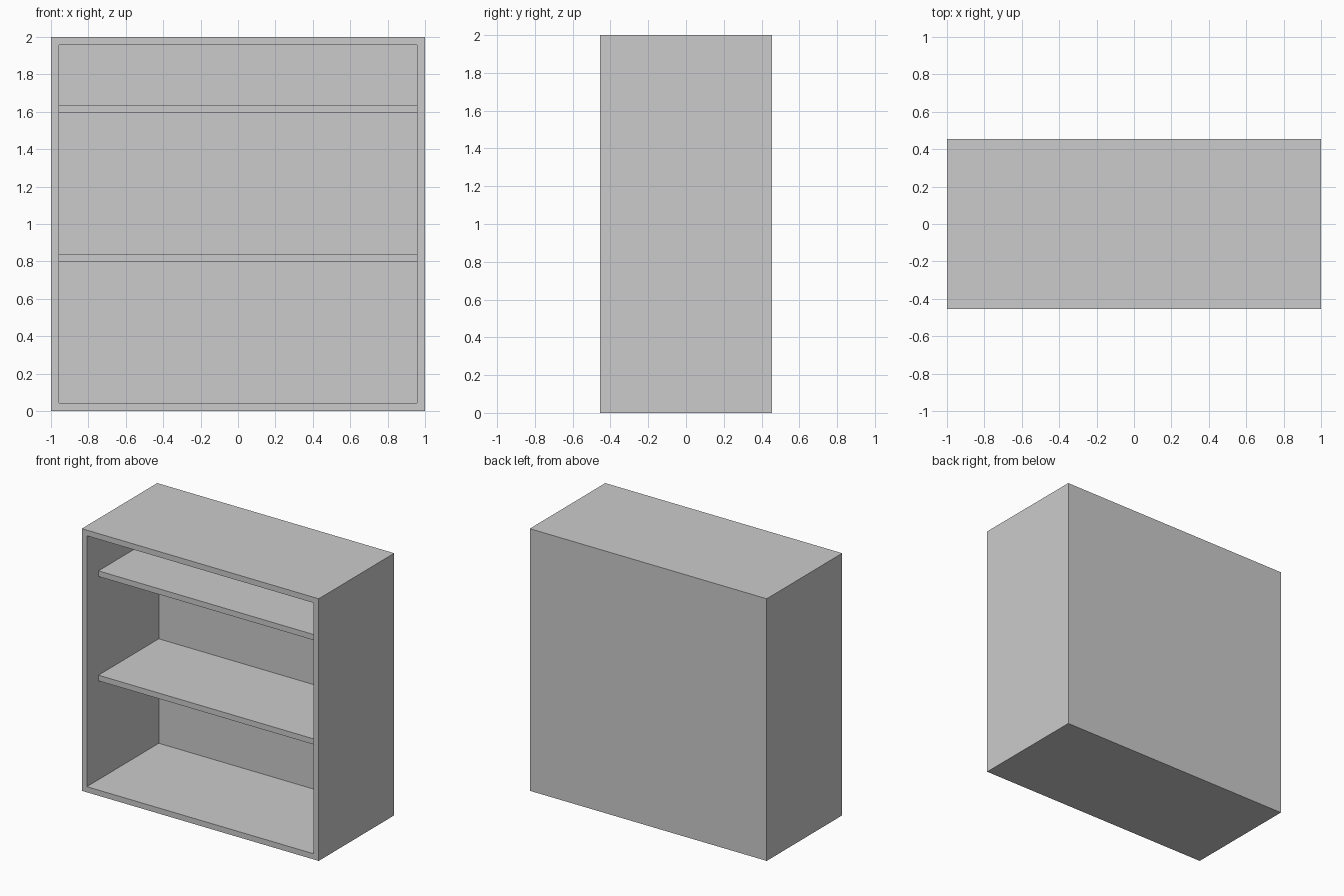
import bpy

if "Cube" in bpy.data.objects:
    bpy.data.objects.remove(bpy.data.objects["Cube"])

# Overall dimensions
W, D, H = 2.0, 0.91, 2.0
T = 0.043          # board thickness
SETBACK = 0.14     # shelves sit behind the front edge

grey = bpy.data.materials.new("light grey")
grey.diffuse_color = (0.6, 0.6, 0.6, 1.0)
grey.use_nodes = True
grey.node_tree.nodes["Principled BSDF"].inputs["Base Color"].default_value = grey.diffuse_color


def board(name, x, y, z):
    """Box spanning the given (min, max) ranges."""
    lo, hi = zip(x, y, z)
    bpy.ops.mesh.primitive_cube_add(size=1, location=[(a + b) / 2 for a, b in zip(lo, hi)])
    ob = bpy.context.object
    ob.name = name
    ob.scale = [b - a for a, b in zip(lo, hi)]
    bpy.ops.object.transform_apply(location=False, rotation=False, scale=True)
    ob.data.materials.append(grey)
    return ob


# Carcass: one box hollowed from the front by inset and push-in
case = board("bookcase_carcass", (-W / 2, W / 2), (-D / 2, D / 2), (0, H))
import bmesh
bm = bmesh.new()
bm.from_mesh(case.data)
front = [f for f in bm.faces if f.normal.y < -0.9]
bmesh.ops.inset_region(bm, faces=front, thickness=T, use_even_offset=True)
opening = bmesh.ops.extrude_face_region(bm, geom=front)["geom"]
bmesh.ops.delete(bm, geom=front, context='FACES')
verts = [g for g in opening if isinstance(g, bmesh.types.BMVert)]
bmesh.ops.translate(bm, verts=verts, vec=(0, D - T, 0))
bmesh.ops.recalc_face_normals(bm, faces=bm.faces)
bm.to_mesh(case.data)
bm.free()

# Two shelves, set back from the front
for name, z in (("lower_shelf", 0.797), ("upper_shelf", 1.593)):
    board(name, (-W / 2 + T, W / 2 - T), (-D / 2 + SETBACK, D / 2 - T), (z, z + T))
